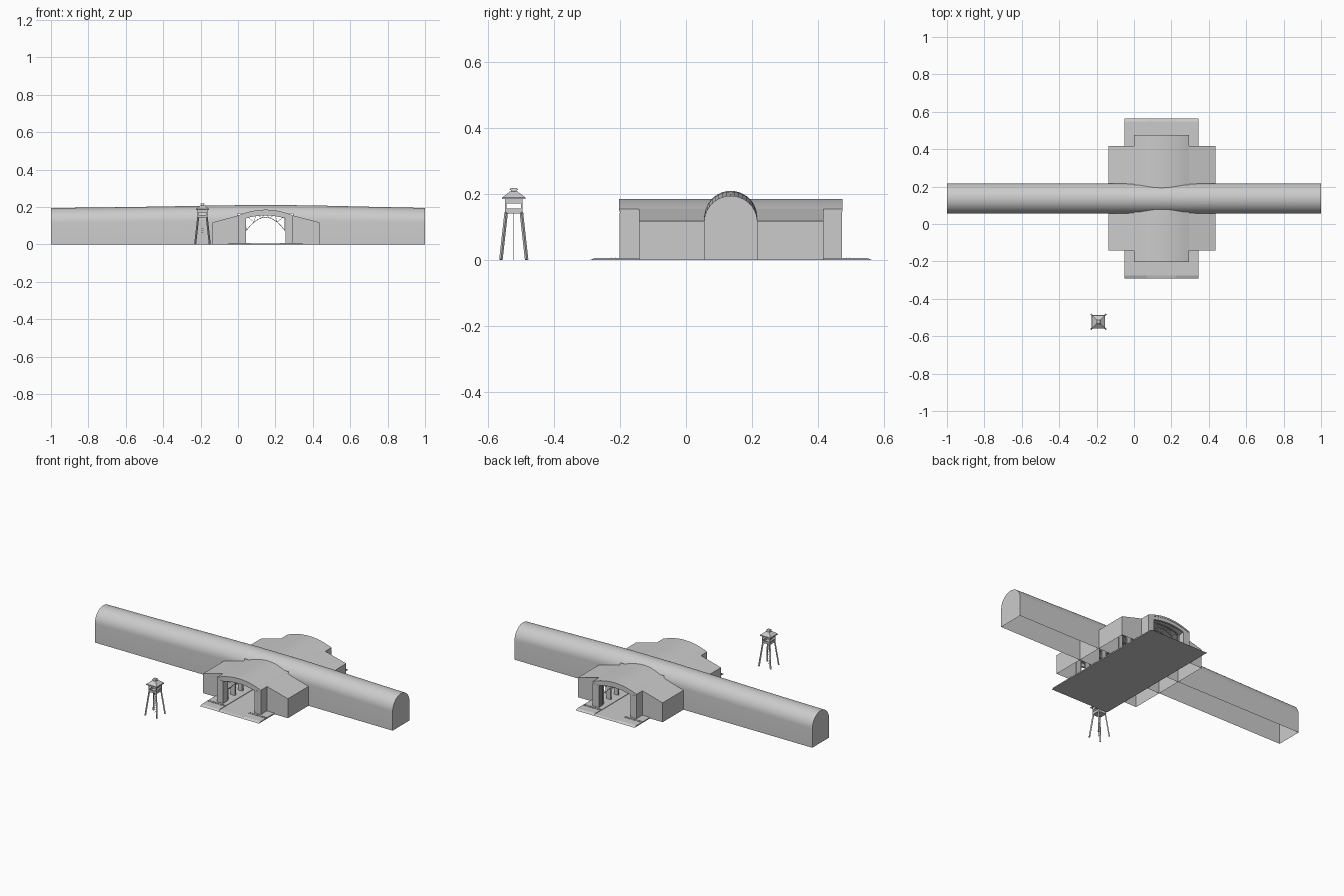
import bpy, bmesh, math
from mathutils import Vector, Matrix

if "Cube" in bpy.data.objects:
    bpy.data.objects.remove(bpy.data.objects["Cube"])

X0, X1, XC = 0.0, 0.295, 0.1475      # hangar walls and centre line
Y0, Y1, YC = -0.203, 0.475, 0.136    # hangar ends and middle


def finish(name, bm, smooth=False):
    bmesh.ops.recalc_face_normals(bm, faces=bm.faces)
    me = bpy.data.meshes.new(name)
    bm.to_mesh(me)
    bm.free()
    ob = bpy.data.objects.new(name, me)
    bpy.context.collection.objects.link(ob)
    if smooth:
        bpy.ops.object.select_all(action='DESELECT')
        ob.select_set(True)
        bpy.context.view_layer.objects.active = ob
        bpy.ops.object.shade_smooth_by_angle(angle=math.radians(35))
    return ob


def box(bm, x0, x1, y0, y1, z0, z1):
    m = Matrix.Translation(((x0 + x1) / 2, (y0 + y1) / 2, (z0 + z1) / 2))
    m = m @ Matrix.Diagonal((x1 - x0, y1 - y0, z1 - z0, 1))
    bmesh.ops.create_cube(bm, size=1, matrix=m)


def bar(bm, p, q, w):
    p, q = Vector(p), Vector(q)
    d = q - p
    m = Matrix.Translation((p + q) / 2) @ d.to_track_quat('Z', 'Y').to_matrix().to_4x4()
    bmesh.ops.create_cube(bm, size=1, matrix=m @ Matrix.Diagonal((w, w, d.length, 1)))


def prism_y(bm, pts, y0, y1):
    # closed x-z outline extruded along y
    a = [bm.verts.new((x, y0, z)) for x, z in pts]
    b = [bm.verts.new((x, y1, z)) for x, z in pts]
    bm.faces.new(a)
    bm.faces.new(b[::-1])
    for i in range(len(pts)):
        j = (i + 1) % len(pts)
        bm.faces.new((a[i], b[i], b[j], a[j]))


def arch(xa, xb, z_edge, z_mid, n=16):
    # shallow arc from xa to xb
    return [(xa + (xb - xa) * i / n, z_edge + (z_mid - z_edge) * (1 - (2 * i / n - 1) ** 2))
            for i in range(n + 1)]


def frustum(bm, cx, cy, z0, h0, z1, h1):
    m = Matrix.Translation((cx, cy, (z0 + z1) / 2)) @ Matrix.Rotation(math.pi / 4, 4, 'Z')
    bmesh.ops.create_cone(bm, cap_ends=True, segments=4, radius1=h0 * math.sqrt(2),
                          radius2=h1 * math.sqrt(2), depth=z1 - z0, matrix=m)


# long vaulted hall, rising gently to the middle and open underneath
bm = bmesh.new()
R, N = 0.081, 20
rows = []
for x, lift in ((-1, 0), (-0.72, 0.003), (-0.44, 0.0075), (-0.16, 0.0125), (X0, 0.015),
                (X1, 0.015), (0.46, 0.0125), (0.73, 0.006), (1, 0)):
    pts = [(YC - R, 0)]
    for i in range(N + 1):
        a = math.pi * i / N
        pts.append((YC - R * math.cos(a), 0.114 + lift + R * math.sin(a)))
    pts.append((YC + R, 0))
    rows.append([bm.verts.new((x, y, z)) for y, z in pts])
for k in range(len(rows) - 1):
    r, s = rows[k], rows[k + 1]
    for i in range(len(r) - 1):
        if k == 4 and (i < 4 or i > len(r) - 6):
            continue        # passage through the hangar
        bm.faces.new((r[i], s[i], s[i + 1], r[i + 1]))
bm.faces.new(rows[0])
bm.faces.new(rows[-1])
finish("long_hall", bm, True)

# arched hangar roof
bm = bmesh.new()
outer = arch(X0, X1, 0.155, 0.186)
inner = arch(X0, X1, 0.147, 0.176)
prism_y(bm, outer + inner[::-1], Y0, Y1)
finish("hangar_roof", bm, True)

# end frames above the door openings, with door stacks at both sides
bm = bmesh.new()
dbm = bmesh.new()
for s in (-1, 1):
    ye = Y0 if s < 0 else Y1
    ya, yb = sorted((ye - s * 0.002, ye - s * 0.014))
    prism_y(bm, arch(X0, X1, 0.154, 0.185) + arch(X0, X1, 0.125, 0.155)[::-1], ya, yb)
    for xa in (X0, X1 - 0.042):
        for k in range(3):
            ya, yb = sorted((ye - s * (0.001 + 0.014 * k), ye - s * (0.012 + 0.014 * k)))
            box(dbm, xa, xa + 0.042, ya, yb, 0.004, 0.143 - 0.004 * k)
finish("hangar_end_frames", bm)
finish("sliding_doors", dbm)

# short hangar walls between the ends and the wings
bm = bmesh.new()
for xa in (X0, X1 - 0.008):
    for ya, yb in ((Y0 + 0.002, -0.14), (0.41, Y1 - 0.002)):
        box(bm, xa, xa + 0.008, ya, yb, 0, 0.152)
finish("hangar_walls", bm)

# lean-to wings, open underneath and toward the hangar
for name, xo, xi in (("left_wing", -0.135, X0), ("right_wing", 0.435, X1)):
    bm = bmesh.new()
    prof = [(xi, 0), (xo, 0), (xo, 0.118), (xi, 0.155)]
    a, b = [[bm.verts.new((x, y, z)) for x, z in prof] for y in (-0.143, 0.417)]
    bm.faces.new(a)
    bm.faces.new(b)
    for i in (1, 2):
        bm.faces.new((a[i], a[i + 1], b[i + 1], b[i]))
    finish(name, bm)

# roof trusses and their columns
bm = bmesh.new()
n = 10
for k in range(9):
    y = Y0 + 0.055 + (Y1 - Y0 - 0.11) * k / 8
    top = arch(0.02, 0.275, 0.145, 0.165, n)
    low = arch(0.045, 0.25, 0.075, 0.145, n)
    for i in range(n):
        bar(bm, (top[i][0], y, top[i][1]), (top[i + 1][0], y, top[i + 1][1]), 0.004)
        bar(bm, (low[i][0], y, low[i][1]), (low[i + 1][0], y, low[i + 1][1]), 0.003)
        p, q = (top[i], low[i + 1]) if i % 2 else (low[i], top[i + 1])
        bar(bm, (p[0], y, p[1]), (q[0], y, q[1]), 0.002)
    for x in (0.022, 0.273):
        box(bm, x - 0.014, x + 0.014, y - 0.005, y + 0.005, 0, 0.147)
finish("roof_trusses", bm)

# floor slab with bevelled ends and a lower centre lane
bm = bmesh.new()
for xa, xb, z in ((-0.05, 0.07, 0.007), (0.07, 0.225, 0.004), (0.225, 0.345, 0.007)):
    ends = [(-0.292, 0), (-0.275, z), (0.548, z), (0.565, 0)]
    a, b = [[bm.verts.new((x, y, zz)) for y, zz in ends] for x in (xa, xb)]
    bm.faces.new(a)
    bm.faces.new(b)
    for i in range(4):
        bm.faces.new((a[i], a[i - 1], b[i - 1], b[i]))
finish("floor_slab", bm)

# door rails on the aprons
bm = bmesh.new()
for y in (-0.225, -0.215, 0.487, 0.497):
    for xa, xb in ((-0.045, 0.065), (0.23, 0.34)):
        box(bm, xa, xb, y - 0.001, y + 0.001, 0.006, 0.0085)
finish("door_rails", bm)

# watchtower
TX, TY = -0.19, -0.523
corners = [(-1, -1), (1, -1), (1, 1), (-1, 1)]
bm = bmesh.new()
for sx, sy in corners:
    bar(bm, (TX + sx * 0.039, TY + sy * 0.039, 0.001), (TX + sx * 0.023, TY + sy * 0.023, 0.146), 0.0075)
finish("tower_legs", bm)

bm = bmesh.new()
box(bm, TX - 0.027, TX + 0.027, TY - 0.027, TY + 0.027, 0.142, 0.146)
for s in (-1, 1):
    for z0, z1 in ((0.146, 0.157), (0.172, 0.187)):
        box(bm, TX - 0.026, TX + 0.026, TY + s * 0.025 - 0.0015, TY + s * 0.025 + 0.0015, z0, z1)
        box(bm, TX + s * 0.025 - 0.0015, TX + s * 0.025 + 0.0015, TY - 0.026, TY + 0.026, z0, z1)
for sx, sy in corners:
    bar(bm, (TX + sx * 0.024, TY + sy * 0.024, 0.146), (TX + sx * 0.024, TY + sy * 0.024, 0.187), 0.005)
finish("tower_cabin", bm)

bm = bmesh.new()
frustum(bm, TX, TY, 0.185, 0.036, 0.19, 0.035)
frustum(bm, TX, TY, 0.19, 0.035, 0.208, 0.012)
box(bm, TX - 0.009, TX + 0.009, TY - 0.009, TY + 0.009, 0.206, 0.214)
frustum(bm, TX, TY, 0.213, 0.013, 0.219, 0.009)
finish("tower_roof", bm)

# thin ladder under the cabin
bm = bmesh.new()
for s in (-1, 1):
    bar(bm, (TX + s * 0.005, TY, 0), (TX + s * 0.005, TY, 0.143), 0.001)
for k in range(12):
    bar(bm, (TX - 0.005, TY, 0.01 + k * 0.011), (TX + 0.005, TY, 0.01 + k * 0.011), 0.001)
finish("tower_ladder", bm)
